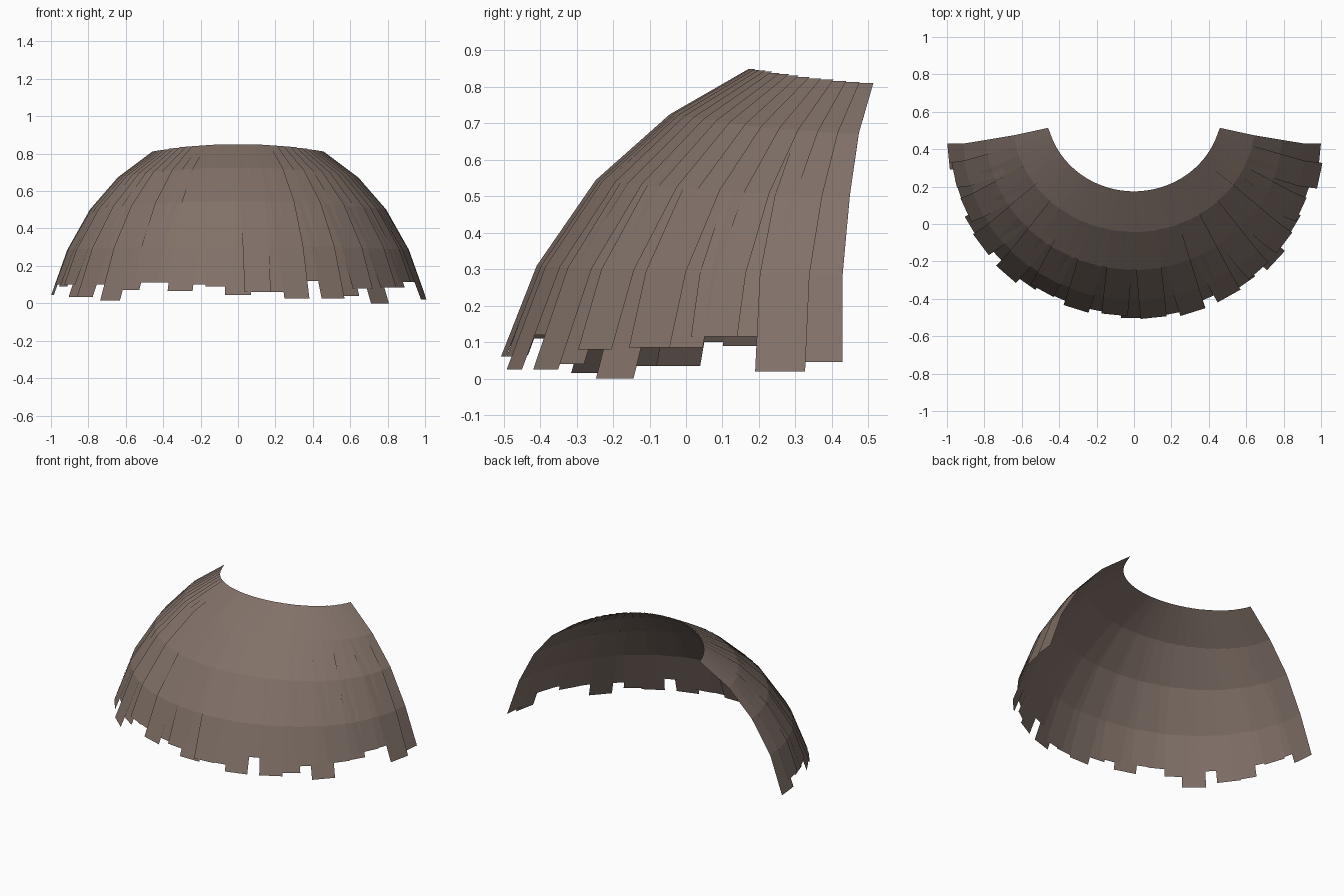
import bpy, math, random
from mathutils import Vector

if "Cube" in bpy.data.objects:
    bpy.data.objects.remove(bpy.data.objects["Cube"])

random.seed(4)

# Rows from collar to hem: half width, depth, centre y, end y, front z, end z, strip width
ROWS = [
    (0.470, 0.445, 0.62, 0.515, 0.850, 0.805, 0.10),
    (0.645, 0.590, 0.55, 0.475, 0.725, 0.670, 0.12),
    (0.790, 0.740, 0.50, 0.450, 0.545, 0.500, 0.135),
    (0.910, 0.860, 0.46, 0.430, 0.310, 0.285, 0.14),
    (0.995, 0.950, 0.45, 0.430, 0.050, 0.045, 0.14),
]
# Hem height of each strip, left to right
HEMS = [.045, .10, .09, .10, .035, .035, .10, .015, .07, .11, .11, .065, .10, .09, .045,
        .06, .06, .025, .12, .025, .04, .08, 0, .085, .085, .115, .115, .02, .045]

mat = bpy.data.materials.new("brown_cloth")
mat.diffuse_color = (0.22, 0.165, 0.138, 1)
mat.use_nodes = True
mat.node_tree.nodes["Principled BSDF"].inputs["Base Color"].default_value = mat.diffuse_color


def row_edge(row, u, lift):
    """Left and right corner of a strip on one row, u = 0..1 around the arc."""
    a, b, cy, ye, zf, ze, width = row
    start = math.asin((cy - ye) / b) + width / 2 / b
    ang = start + u * (math.pi - 2 * start)
    s, c = math.sin(ang), math.cos(ang)
    z = ze + (zf - ze) * s ** 2
    mid = Vector((-a * c, cy - b * s, z))
    tangent = Vector((a * s, -b * c, 0)).normalized()
    outward = Vector((tangent.y, -tangent.x, 0))
    mid += outward * lift
    return mid - tangent * width / 2, mid + tangent * width / 2


# Overlapping cloth strips forming the mantle
verts, faces = [], []
for i, hem in enumerate(HEMS):
    u = i / (len(HEMS) - 1)
    layer = (i % 2) * 0.006 + random.uniform(0, 0.004)
    pairs = [row_edge(r, u, layer * k / 4) for k, r in enumerate(ROWS)]
    # trim or extend the last segment to the hem height
    z3, z4 = pairs[3][0].z, pairs[4][0].z
    t = (z3 - hem) / (z3 - z4)
    pairs[4] = tuple(p.lerp(q, t) for p, q in zip(pairs[3], pairs[4]))
    base = len(verts)
    for left, right in pairs:
        verts += [left, right]
    for k in range(4):
        n = base + 2 * k
        faces.append((n, n + 2, n + 3, n + 1))

mesh = bpy.data.meshes.new("strip_mantle")
mesh.from_pydata(verts, [], faces)
mesh.materials.append(mat)
mantle = bpy.data.objects.new("strip_mantle", mesh)
bpy.context.collection.objects.link(mantle)
